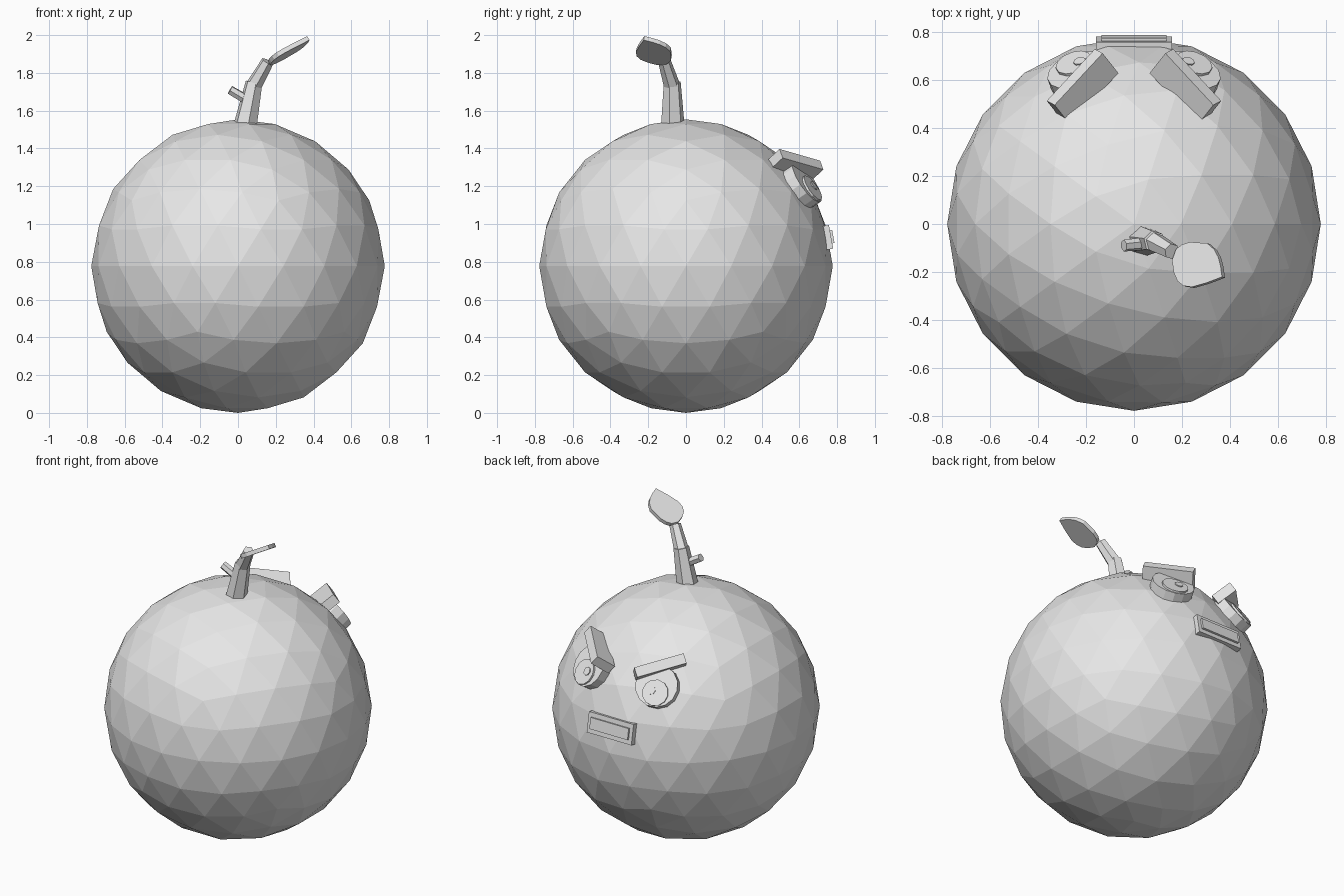
import bpy
import bmesh
from math import pi
from mathutils import Matrix, Vector

cube = bpy.data.objects.get("Cube")
if cube:
    bpy.data.objects.remove(cube, do_unlink=True)

grey = bpy.data.materials.new("plain_grey")
grey.use_nodes = True
grey.diffuse_color = (0.8, 0.8, 0.8, 1)
grey.node_tree.nodes["Principled BSDF"].inputs["Base Color"].default_value = (0.8, 0.8, 0.8, 1)


def make(name, bm):
    """Turn a bmesh into a flat shaded object."""
    bmesh.ops.recalc_face_normals(bm, faces=bm.faces)
    mesh = bpy.data.meshes.new(name)
    bm.to_mesh(mesh)
    bm.free()
    mesh.materials.append(grey)
    obj = bpy.data.objects.new(name, mesh)
    bpy.context.collection.objects.link(obj)
    return obj


def frame(origin, x_axis, z_axis):
    """Matrix whose z follows z_axis and whose x leans to x_axis."""
    z = Vector(z_axis).normalized()
    y = z.cross(Vector(x_axis)).normalized()
    x = y.cross(z)
    m = Matrix((x, y, z)).transposed().to_4x4()
    m.translation = Vector(origin)
    return m


def box(name, size, matrix):
    bm = bmesh.new()
    bmesh.ops.create_cube(bm, size=1, matrix=matrix @ Matrix.Diagonal((*size, 1)))
    return make(name, bm)


def cone(name, start, end, r1, r2, sides, turn=0):
    start, end = Vector(start), Vector(end)
    axis = end - start
    matrix = frame((start + end) / 2, (0.3, 1, 0), axis) @ Matrix.Rotation(turn, 4, "Z")
    bm = bmesh.new()
    bmesh.ops.create_cone(bm, cap_ends=True, segments=sides, radius1=r1, radius2=r2,
                          depth=axis.length, matrix=matrix)
    return make(name, bm)


def mirrored(obj, name):
    """Copy a part to the other side of the face."""
    bm = bmesh.new()
    bm.from_mesh(obj.data)
    bmesh.ops.scale(bm, vec=(-1, 1, 1), verts=bm.verts)
    make(name, bm)


# Body
R = 0.777
bm = bmesh.new()
bmesh.ops.create_icosphere(bm, subdivisions=3, radius=R, matrix=Matrix.Translation((0, 0, R)))
make("body", bm)

# Eyes: stacked discs facing outwards
centre = Vector((0.228, 0.61, 1.2))
out = (centre - Vector((0, 0, R))).normalized()
down = (out * out.z - Vector((0, 0, 1))).normalized()
inward = out.cross(down)
if inward.x > 0:
    inward.negate()
pupil = centre + down * 0.043
glint = pupil + inward * 0.025 - down * 0.012
for part, spot, radius, bottom, top, sides in (
        ("eye", centre, 0.127, -0.04, 0.04, 14),
        ("pupil", pupil, 0.078, 0.02, 0.052, 12),
        ("eye_glint", glint, 0.026, 0.03, 0.058, 8)):
    disc = cone("left_" + part, spot + out * bottom, spot + out * top, radius, radius, sides)
    mirrored(disc, "right_" + part)

# Slanted brows
along = Vector((-0.229, 0.167, -0.10)).normalized()
m = frame((0.33, 0.495, 1.397), along, (0.5, 0.63, 0.58))
side = -1 if m.col[1].z > 0 else 1
m = m @ Matrix.Translation((0.15, side * 0.03, -0.065))
mirrored(box("left_brow", (0.3, 0.06, 0.13), m), "right_brow")

# Mouth with a raised inner panel
m = frame((0, 0.768, 0.932), (1, 0, 0), (0, 0.98, 0.18))
box("mouth", (0.316, 0.127, 0.07), m @ Matrix.Translation((0, 0, -0.035)))
box("mouth_panel", (0.27, 0.07, 0.03), m @ Matrix.Translation((0, 0, -0.003)))

# Bent stem with a cut twig
cone("lower_stem", (0.038, -0.07, 1.52), (0.085, -0.073, 1.75), 0.064, 0.046, 6)
cone("upper_stem", (0.08, -0.072, 1.725), (0.157, -0.114, 1.86), 0.044, 0.034, 6)
cone("twig", (0.06, -0.08, 1.65), (-0.042, -0.09, 1.71), 0.027, 0.025, 6, pi / 6)

# Leaf: a flat outline on a sloping plane, given thickness
outline = [(0.158, -0.15), (0.175, -0.104), (0.20, -0.085), (0.233, -0.075),
           (0.304, -0.08), (0.333, -0.105), (0.35, -0.137), (0.36, -0.175),
           (0.366, -0.22), (0.30, -0.245), (0.24, -0.262), (0.205, -0.257), (0.18, -0.237),
           (0.165, -0.20)]
bm = bmesh.new()
leaf = bm.faces.new([bm.verts.new((x, y, 1.995 + 0.574 * (x - 0.366) - 0.174 * (y + 0.22)))
                     for x, y in outline])
leaf.normal_update()
drop = leaf.normal * (-0.025 if leaf.normal.z > 0 else 0.025)
grown = bmesh.ops.extrude_face_region(bm, geom=[leaf], use_keep_orig=True)
bmesh.ops.translate(bm, vec=drop,
                    verts=[g for g in grown["geom"] if isinstance(g, bmesh.types.BMVert)])
make("leaf", bm)
